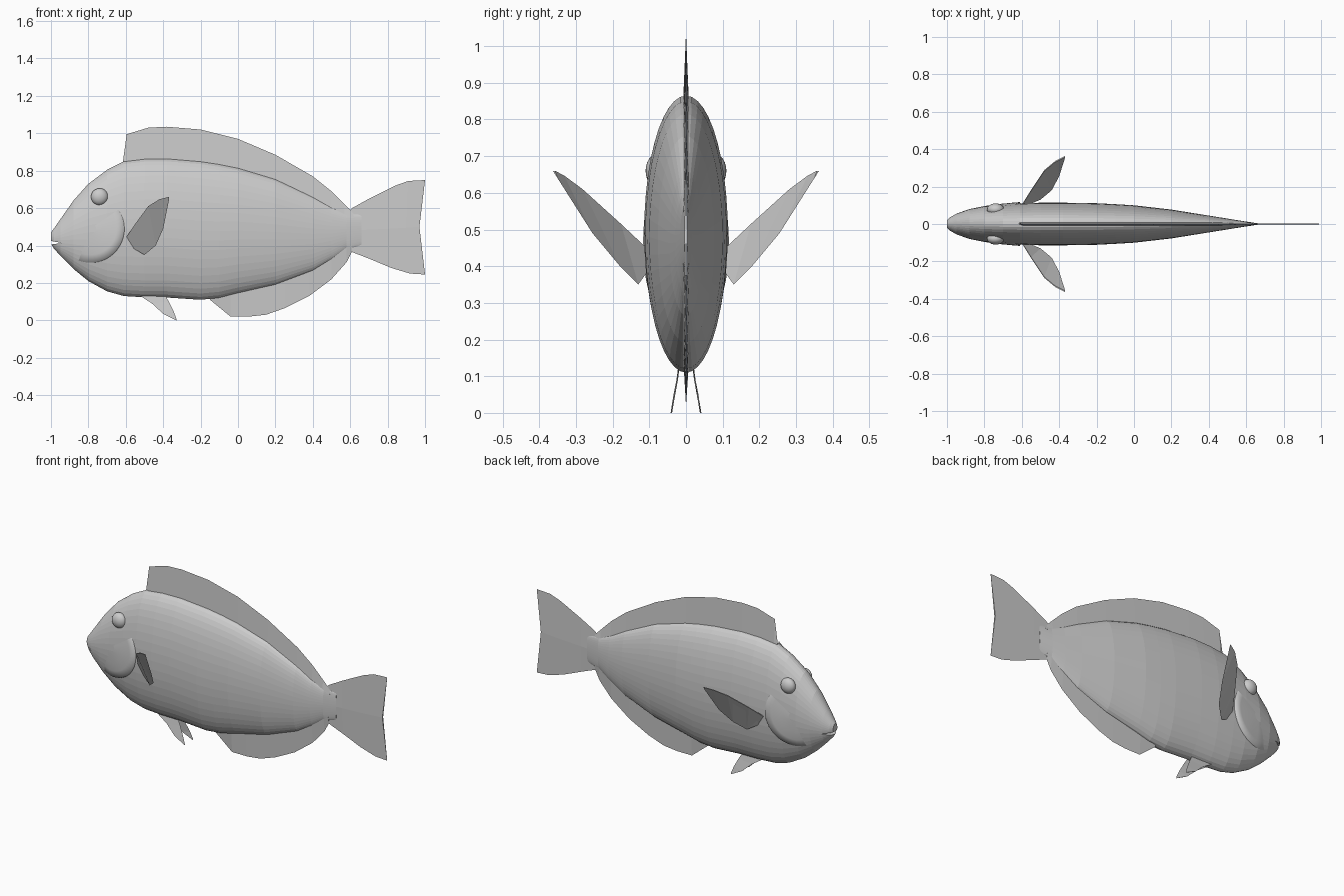
import bpy, bmesh, math
from mathutils import Vector

cube = bpy.data.objects.get("Cube")
if cube:
    bpy.data.objects.remove(cube)

grey = bpy.data.materials.new("plain grey")
grey.use_nodes = True
tone = (0.6, 0.6, 0.6, 1)
grey.diffuse_color = tone
grey.node_tree.nodes["Principled BSDF"].inputs["Base Color"].default_value = tone


def finish(name, bm, smooth=False):
    """Turn a bmesh into a named, coloured object."""
    bmesh.ops.recalc_face_normals(bm, faces=bm.faces)
    mesh = bpy.data.meshes.new(name)
    bm.to_mesh(mesh)
    bm.free()
    mesh.materials.append(grey)
    obj = bpy.data.objects.new(name, mesh)
    bpy.context.collection.objects.link(obj)
    if smooth:
        for polygon in mesh.polygons:
            polygon.use_smooth = True
    return obj


def skin(bm, rows, closed=False):
    """Join equal rows of points with quads and return the vertex rows."""
    grid = [[bm.verts.new(p) for p in row] for row in rows]
    count = len(rows[0])
    for a, b in zip(grid, grid[1:]):
        for i in range(count if closed else count - 1):
            j = (i + 1) % count
            bm.faces.new((a[i], a[j], b[j], b[i]))
    return grid


# Body stations: x, back height, belly height, half width
stations = [
    (-1, .47, .41, .02), (-.985, .49, .385, .035), (-.95, .54, .345, .055),
    (-.88, .64, .275, .08), (-.8, .73, .21, .096), (-.7, .805, .155, .105),
    (-.61, .85, .13, .11), (-.5, .863, .123, .114), (-.38, .865, .122, .114),
    (-.2, .85, .11, .111), (-.1, .835, .12, .106), (0, .815, .145, .1),
    (.2, .755, .19, .077), (.4, .66, .265, .045), (.5, .605, .325, .029),
    (.58, .57, .38, .016), (.66, .565, .4, .004)]


def section(x):
    """Back, belly and half width of the body at x."""
    for a, b in zip(stations, stations[1:]):
        if x <= b[0]:
            t = max(0, (x - a[0]) / (b[0] - a[0]))
            return [p + (q - p) * t for p, q in zip(a[1:], b[1:])]
    return stations[-1][1:]


def side(x, z):
    """Half width of the body surface at x and z."""
    top, low, width = section(x)
    k = (2 * z - top - low) / (top - low)
    return width * math.sqrt(max(0, 1 - k * k))


# Body: lofted ellipses, closed at both ends
SIDES = 44
rows = []
for x, top, low, width in stations:
    ring = [2 * math.pi * i / SIDES for i in range(SIDES)]
    rows.append([(x, width * math.sin(a),
                  (top + low) / 2 + (top - low) / 2 * math.cos(a)) for a in ring])
bm = bmesh.new()
grid = skin(bm, rows, closed=True)
bm.faces.new(grid[0])
bm.faces.new(grid[-1])
body = finish("body", bm)

# Mouth: a wedge cut between the lips
bm = bmesh.new()
wedge = [(-1.03, .402), (-1.03, .43), (-.94, .413)]
grid = skin(bm, [[(x, y, z) for x, z in wedge] for y in (-.2, .2)], closed=True)
for cap in grid:
    bm.faces.new(cap)
cutter = finish("mouth_cutter", bm)
cutter.hide_render = True
cut = body.modifiers.new("mouth", 'BOOLEAN')
cut.operation = 'DIFFERENCE'
cut.object = cutter
bpy.context.view_layer.objects.active = body
bpy.ops.object.modifier_apply(modifier=cut.name)
bpy.data.objects.remove(cutter)


def fin(name, root, edge, thick):
    """Thin fin, thick along its root and sharp along its edge."""
    bm = bmesh.new()
    off = Vector((0, thick, 0))
    left = [Vector(p) + off for p in root]
    right = [Vector(p) - off for p in root]
    grid = skin(bm, [left, edge, right, left])
    bmesh.ops.remove_doubles(bm, verts=bm.verts, dist=1e-6)
    bmesh.ops.holes_fill(bm, edges=bm.edges)
    return finish(name, bm)


def flat(points):
    return [(x, 0, z) for x, z in points]


# Dorsal and anal fins, rooted just inside the body outline
dorsal = [(-.615, .85), (-.595, .995), (-.48, 1.03), (-.38, 1.035), (-.2, 1.02),
          (0, .97), (.2, .885), (.4, .77), (.5, .69), (.57, .62), (.62, .57)]
anal = [(-.15, .11), (-.04, .02), (.06, .02), (.15, .03), (.25, .065),
        (.38, .13), (.5, .22), (.58, .31), (.61, .37)]
for name, outline, row, inset in (("dorsal_fin", dorsal, 0, -.02),
                                  ("anal_fin", anal, 1, .02)):
    root = [(x, section(x)[row] + inset) for x, z in outline]
    fin(name, flat(root), flat(outline), .008)

# Tail fin: two halves meeting on a thicker centre line
centre = flat([(.57, .475), (.61, .48), (.7, .485), (.82, .49), (.9, .495), (.97, .5)])
upper = [(.57, .56), (.61, .6), (.7, .65), (.84, .72), (.91, .745), (1, .75)]
lower = [(.57, .385), (.61, .365), (.7, .33), (.82, .28), (.92, .25), (1, .245)]
fin("tail_fin_upper", centre, flat(upper), .004)
fin("tail_fin_lower", centre, flat(lower), .004)

# Paired parts: outlines for the left side, flipped for the right
pectoral_front = [(-.6, .1, .44), (-.55, .18, .515), (-.48, .285, .61),
                  (-.42, .335, .647), (-.37, .36, .66)]
pectoral_back = [(-.56, .105, .385), (-.5, .13, .35), (-.44, .18, .4),
                 (-.4, .255, .49), (-.37, .35, .64)]
pelvic_front = [(-.53, .018, .135), (-.46, .024, .09), (-.4, .034, .035), (-.33, .04, 0)]
pelvic_back = [(-.39, .018, .135), (-.37, .024, .1), (-.345, .034, .05), (-.328, .04, .005)]

for label, s in (("left", 1), ("right", -1)):
    def flip(points):
        return [(x, y * s, z) for x, y, z in points]
    fin(label + "_pectoral_fin", flip(pectoral_front), flip(pectoral_back), .003)
    fin(label + "_pelvic_fin", flip(pelvic_front), flip(pelvic_back), .002)

    # Eye: flattened ball set into the head
    bm = bmesh.new()
    bmesh.ops.create_uvsphere(bm, u_segments=20, v_segments=12, radius=.046)
    for v in bm.verts:
        v.co = Vector((v.co.x - .74, s * (v.co.z * .7 + .078), v.co.y + .66))
    finish(label + "_eye", bm, smooth=True)

    # Gill cover: patch on the cheek, raised along its lower rear rim
    bm = bmesh.new()
    rows = []
    for r in (.03, .09, .14, .18, .185):
        row = []
        for i in range(19):
            a = math.radians(-110 + 8 * i)
            x, z = -.79 + r * math.cos(a), .49 + r * math.sin(a)
            lift = .009 * (r / .18) * max(0, math.cos((a + .67) * 1.18))
            if r > .18:
                lift = -.006
            row.append((x, s * (side(x, z) + lift), z))
        rows.append(row)
    skin(bm, rows)
    finish(label + "_gill_cover", bm, smooth=True)
